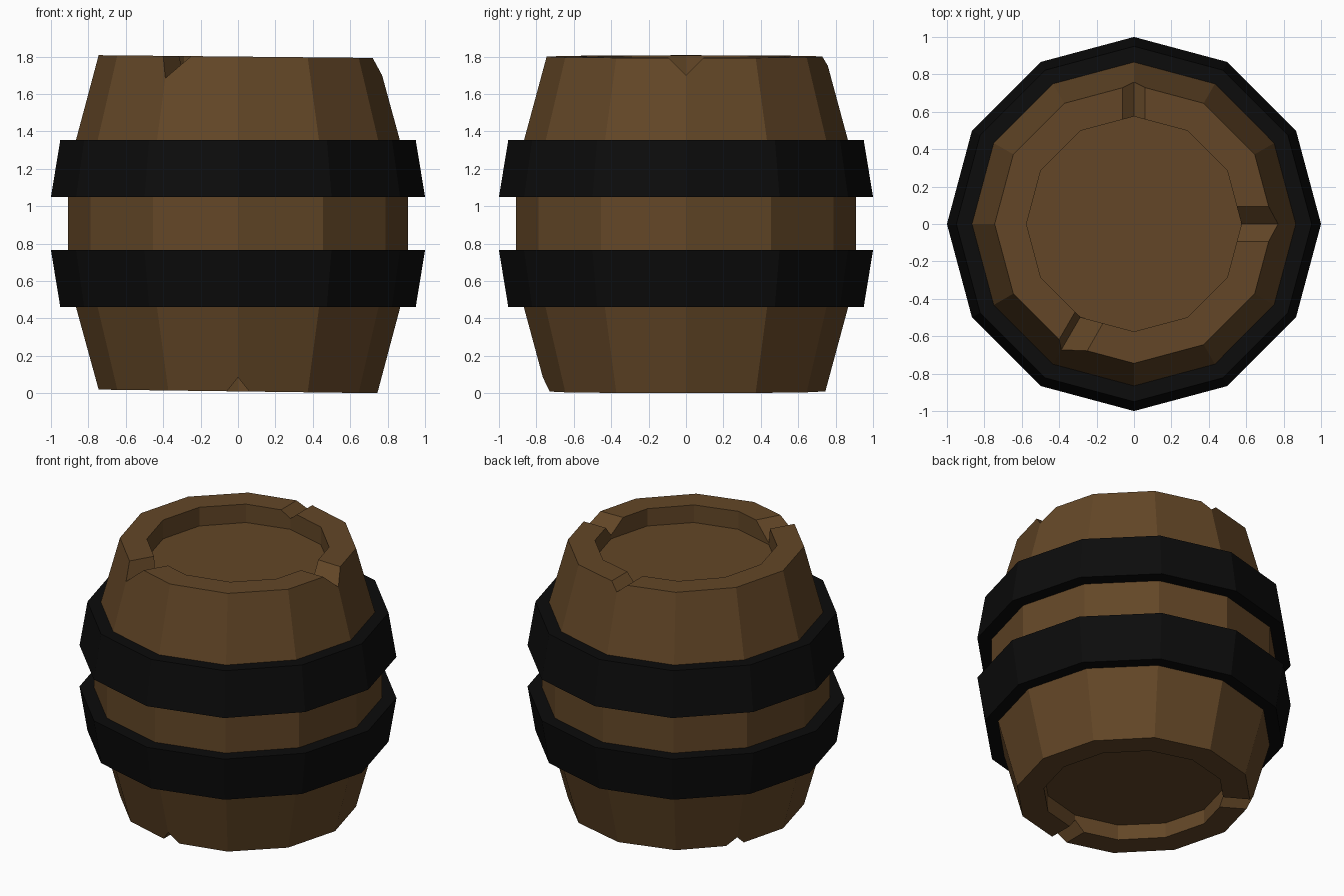
import bpy, bmesh, math
from mathutils import Matrix, Vector

if "Cube" in bpy.data.objects:
    bpy.data.objects.remove(bpy.data.objects["Cube"])

SIDES = 12


def material(name, rgb):
    m = bpy.data.materials.new(name)
    m.diffuse_color = (*rgb, 1.0)
    m.use_nodes = True
    m.node_tree.nodes["Principled BSDF"].inputs["Base Color"].default_value = m.diffuse_color
    return m


def add_object(name, bm, mat=None):
    bmesh.ops.recalc_face_normals(bm, faces=bm.faces[:])
    me = bpy.data.meshes.new(name)
    bm.to_mesh(me)
    bm.free()
    ob = bpy.data.objects.new(name, me)
    bpy.context.collection.objects.link(ob)
    if mat:
        me.materials.append(mat)
    return ob


def lathe(profile, closed):
    """Spin (radius, z) points; closed profiles make a ring, open ones get end caps."""
    bm = bmesh.new()
    rings = [[bm.verts.new((r * math.cos(a), r * math.sin(a), z))
              for a in (2 * math.pi * i / SIDES for i in range(SIDES))]
             for r, z in profile]
    pairs = list(zip(rings, rings[1:]))
    if closed:
        pairs.append((rings[-1], rings[0]))
    else:
        bm.faces.new(rings[0])
        bm.faces.new(rings[-1])
    for lo, hi in pairs:
        for i in range(SIDES):
            j = (i + 1) % SIDES
            bm.faces.new((lo[i], lo[j], hi[j], hi[i]))
    return bm


wood = material("wood", (0.125, 0.062, 0.020))
iron = material("iron", (0.0035, 0.0035, 0.0035))

# Wooden body with recessed lids at both ends
bm = lathe([(0.575, 0.12), (0.575, 0.01), (0.745, 0.01), (0.91, 0.62),
            (0.91, 1.19), (0.745, 1.80), (0.575, 1.80), (0.575, 1.675)], False)
for v in bm.verts:  # slightly uneven rims
    if v.co.z < 0.05:
        v.co.z -= 0.013 * v.co.x
    elif v.co.z > 1.75:
        v.co.z -= 0.010 * v.co.x
body = add_object("barrel_body", bm, wood)

# Chips in the rims: angle, left width, right width, apex z, rim z
chips = [(0, -0.10, 0.10, 1.70, 1.80),
         (90, -0.06, 0.06, 1.75, 1.80),
         (-120, -0.04, 0.13, 1.685, 1.81),
         (-90, -0.06, 0.06, 0.085, 0.01),
         (150, -0.06, 0.06, 0.08, 0.02)]
bm = bmesh.new()
for angle, left, right, apex, rim in chips:
    rot = Matrix.Rotation(math.radians(angle), 4, 'Z')
    k = 2.0  # carry the wedge past the rim
    over = apex + (rim - apex) * k
    tri = [(0, apex), (right * k, over), (left * k, over)]
    ends = [[bm.verts.new(rot @ Vector((r, t, z))) for t, z in tri] for r in (0.45, 0.95)]
    bm.faces.new(ends[0])
    bm.faces.new(ends[1])
    for i in range(3):
        j = (i + 1) % 3
        bm.faces.new((ends[0][i], ends[0][j], ends[1][j], ends[1][i]))
cutter = add_object("chip_cutter", bm)
cutter.hide_render = True

mod = body.modifiers.new("chips", 'BOOLEAN')
mod.operation = 'DIFFERENCE'
mod.solver = 'EXACT'
mod.object = cutter
bpy.context.view_layer.update()
cut = bpy.data.meshes.new_from_object(
    body.evaluated_get(bpy.context.evaluated_depsgraph_get()))
body.modifiers.clear()
body.data = cut
cut.materials.clear()
cut.materials.append(wood)
bpy.data.objects.remove(cutter)

# Iron hoops, flaring towards the middle
for name, narrow, wide in (("lower_hoop", 0.46, 0.765), ("upper_hoop", 1.355, 1.05)):
    add_object(name, lathe([(0.85, narrow), (0.95, narrow), (1.0, wide), (0.88, wide)], True), iron)
